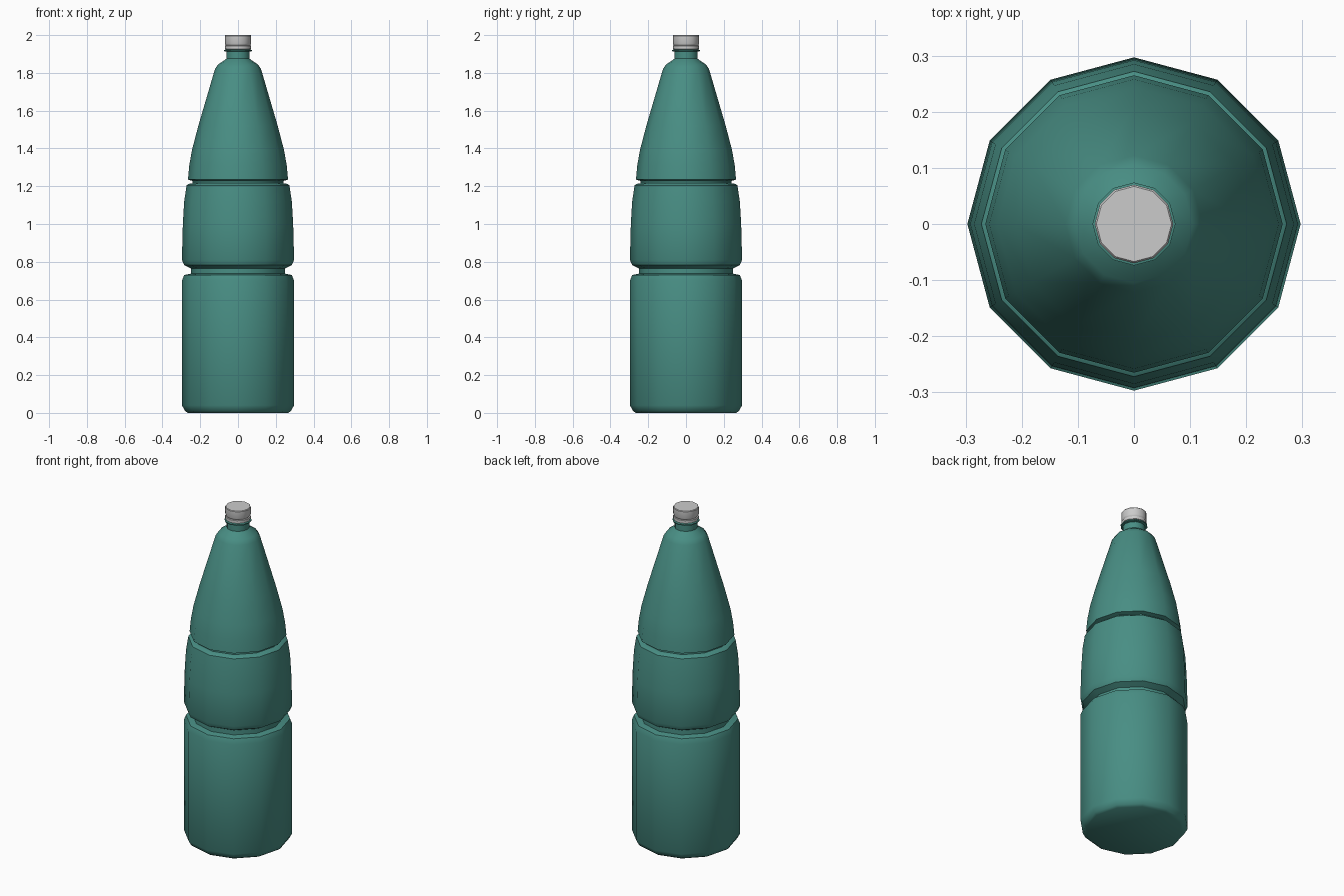
import bpy, bmesh
from math import cos, sin, tau, radians

default = bpy.data.objects.get("Cube")
if default:
    bpy.data.objects.remove(default)

SIDES = 12


def material(name, rgb):
    mat = bpy.data.materials.new(name)
    mat.use_nodes = True
    mat.diffuse_color = (*rgb, 1)
    mat.node_tree.nodes["Principled BSDF"].inputs["Base Color"].default_value = (*rgb, 1)
    return mat


def lathe(name, profile, mat):
    """Spin (radius, height) points around z and close both ends."""
    bm = bmesh.new()
    rings = [[bm.verts.new((r * cos(tau * i / SIDES), r * sin(tau * i / SIDES), z))
              for i in range(SIDES)] for r, z in profile]
    for low, high in zip(rings, rings[1:]):
        for i in range(SIDES):
            j = (i + 1) % SIDES
            bm.faces.new((low[i], low[j], high[j], high[i]))
    bm.faces.new(rings[0][::-1])
    bm.faces.new(rings[-1])
    mesh = bpy.data.meshes.new(name)
    bm.to_mesh(mesh)
    bm.free()
    mesh.materials.append(mat)
    obj = bpy.data.objects.new(name, mesh)
    bpy.context.collection.objects.link(obj)
    bpy.ops.object.select_all(action="DESELECT")
    obj.select_set(True)
    bpy.context.view_layer.objects.active = obj
    bpy.ops.object.shade_smooth_by_angle(angle=radians(35))
    return obj


teal = material("teal plastic", (0.065, 0.27, 0.23))
grey = material("light grey plastic", (0.6, 0.6, 0.6))

# Bottle: base, lower grip groove, waist, thin groove, tapered shoulder, neck
lathe("bottle_body", [
    (0.265, 0), (0.28, 0.01), (0.297, 0.04), (0.297, 0.70), (0.285, 0.73),
    (0.25, 0.737), (0.25, 0.765), (0.285, 0.783), (0.297, 0.81),
    (0.292, 1.0), (0.285, 1.12), (0.272, 1.205), (0.262, 1.212),
    (0.24, 1.216), (0.24, 1.228), (0.265, 1.235), (0.258, 1.31),
    (0.244, 1.39), (0.21, 1.52), (0.122, 1.82), (0.105, 1.845),
    (0.07, 1.868), (0.062, 1.875), (0.062, 1.925)], teal)

# Collar under the cap
lathe("neck_collar", [(0.062, 1.912), (0.074, 1.915), (0.074, 1.921), (0.062, 1.924)], teal)

# Tamper ring and screw cap
lathe("cap_ring", [(0.064, 1.924), (0.07, 1.927), (0.07, 1.943), (0.064, 1.946)], grey)
lathe("screw_cap", [(0.06, 1.94), (0.068, 1.95), (0.07, 1.955), (0.07, 1.996), (0.067, 2.0)], grey)
